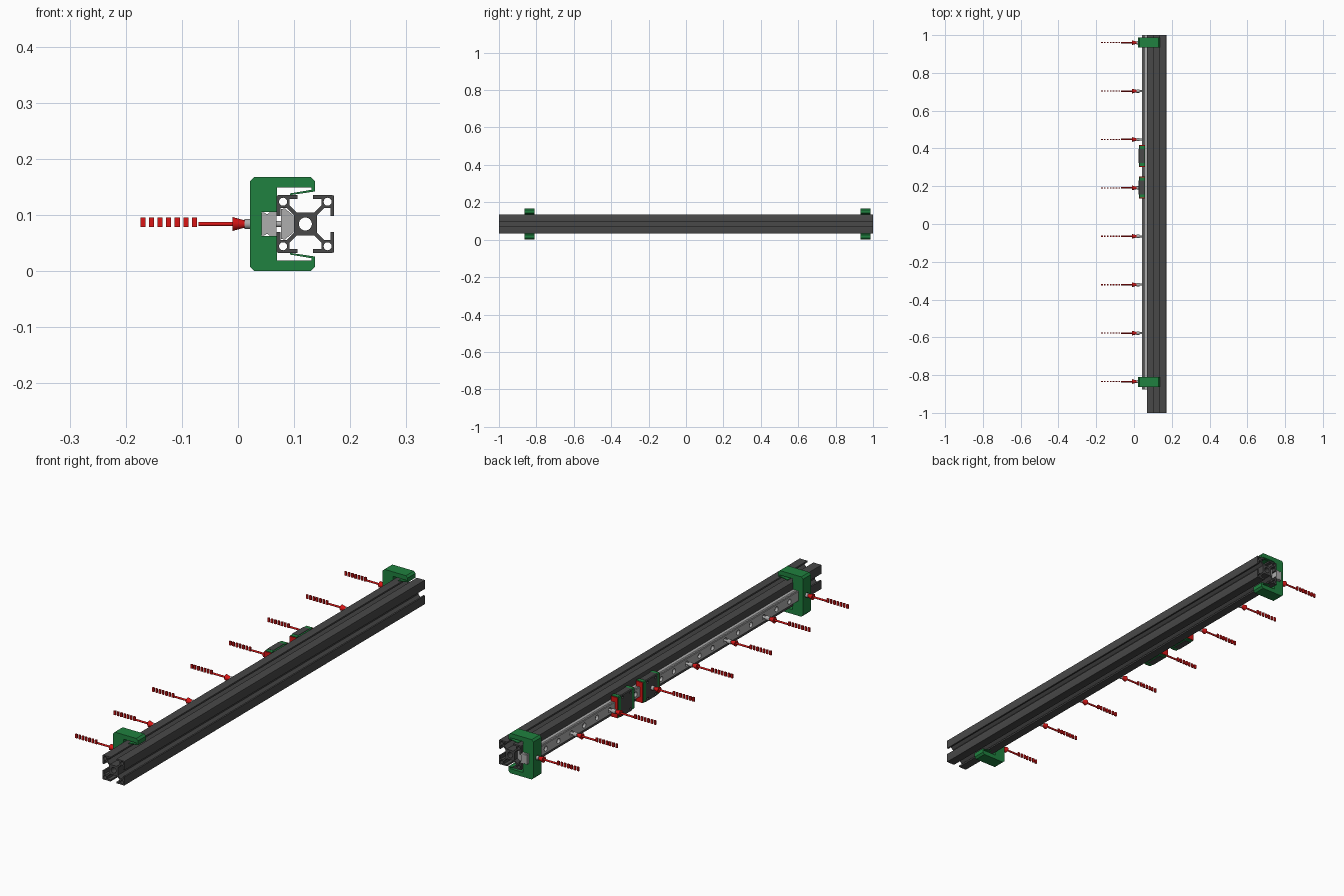
import bpy, bmesh, math
from mathutils import Matrix

if "Cube" in bpy.data.objects:
    bpy.data.objects.remove(bpy.data.objects["Cube"])

CZ = 0.084            # height of the common centre line
CX = 0.12             # centre of the extrusion
S = 0.00342           # model units per millimetre


def material(name, rgb):
    m = bpy.data.materials.new(name)
    m.diffuse_color = (*rgb, 1)
    m.use_nodes = True
    m.node_tree.nodes["Principled BSDF"].inputs["Base Color"].default_value = m.diffuse_color
    return m


GREEN = material("green_plastic", (0.014, 0.22, 0.05))
DARK = material("dark_metal", (0.065, 0.065, 0.065))
RED = material("red", (0.7, 0.008, 0.008))
STEEL = material("steel", (0.42, 0.42, 0.42))


def finish(name, bm, mat):
    bmesh.ops.remove_doubles(bm, verts=bm.verts, dist=1e-5)
    bmesh.ops.recalc_face_normals(bm, faces=bm.faces)
    me = bpy.data.meshes.new(name)
    bm.to_mesh(me)
    bm.free()
    for p in me.polygons:
        p.use_smooth = True
    me.set_sharp_from_angle(angle=math.radians(30))
    if mat:
        me.materials.append(mat)
    ob = bpy.data.objects.new(name, me)
    bpy.context.collection.objects.link(ob)
    return ob


def prism(name, loops, y0, y1, mat):
    """Fill x/z outlines (inner loops become holes) and extrude along y."""
    cu = bpy.data.curves.new(name, 'CURVE')
    cu.dimensions = '2D'
    cu.fill_mode = 'BOTH'
    cu.extrude = (y1 - y0) / 2
    for pts in loops:
        sp = cu.splines.new('POLY')
        sp.points.add(len(pts) - 1)
        for p, (x, z) in zip(sp.points, pts):
            p.co = (x, z, 0, 1)
        sp.use_cyclic_u = True
    tmp = bpy.data.objects.new(name + "_outline", cu)
    bpy.context.collection.objects.link(tmp)
    me = bpy.data.meshes.new_from_object(
        tmp.evaluated_get(bpy.context.evaluated_depsgraph_get()))
    bm = bmesh.new()
    bm.from_mesh(me)
    bpy.data.objects.remove(tmp)
    bpy.data.meshes.remove(me)
    bm.transform(Matrix.Translation((0, (y0 + y1) / 2, 0)) @ Matrix.Rotation(math.pi / 2, 4, 'X'))
    return finish(name, bm, mat)


def rods(name, parts, mat):
    """Round parts along x, each (x0, x1, r0, r1, y, z)."""
    bm = bmesh.new()
    for x0, x1, r0, r1, y, z in parts:
        bmesh.ops.create_cone(
            bm, cap_ends=True, segments=20, radius1=r0, radius2=r1, depth=x1 - x0,
            matrix=Matrix.Translation(((x0 + x1) / 2, y, z)) @ Matrix.Rotation(math.pi / 2, 4, 'Y'))
    return finish(name, bm, mat)


def cut(ob, parts):
    cutter = rods(ob.name + "_cutter", parts, None)
    cutter.hide_render = True
    mod = ob.modifiers.new("holes", 'BOOLEAN')
    mod.object = cutter
    mod.operation = 'DIFFERENCE'
    mod.solver = 'EXACT'
    me = bpy.data.meshes.new_from_object(
        ob.evaluated_get(bpy.context.evaluated_depsgraph_get()))
    ob.modifiers.clear()
    ob.data = me
    bpy.data.objects.remove(cutter)
    me.set_sharp_from_angle(angle=math.radians(30))


def circle(x, z, r, n=24):
    return [(x + r * math.cos(2 * math.pi * i / n), z + r * math.sin(2 * math.pi * i / n))
            for i in range(n)]


def mirrored(half):
    """Upper half outline (x, offset from centre line) closed by its mirror."""
    return [(x, CZ + d) for x, d in half] + [(x, CZ - d) for x, d in reversed(half)]


# slotted extrusion: one side profile turned four times, with bores
side = [(-14.2, 15), (-4.1, 15), (-4.1, 13), (-8.3, 13), (-8.3, 9.7), (-4.6, 6),
        (4.6, 6), (8.3, 9.7), (8.3, 13), (4.1, 13), (4.1, 15), (14.2, 15),
        (14.8, 14.8)]
outline = []
for k in range(4):
    c, s = math.cos(-k * math.pi / 2), math.sin(-k * math.pi / 2)
    outline += [(CX + S * (u * c - v * s), CZ + S * (u * s + v * c)) for u, v in side]
bores = [circle(CX, CZ, 3.4 * S)]
bores += [circle(CX + a * 11.6 * S, CZ + b * 11.6 * S, 2.1 * S, 16) for a in (-1, 1) for b in (-1, 1)]
prism("extrusion", [outline] + bores, -1, 1, DARK)

# linear rail with side grooves and counterbored holes
PITCH = 0.08543
RAIL_TOP, RAIL_BASE = 0.0415, 0.069
hole_y = [0.96 - PITCH * i for i in range(22)]
rail = prism("linear_rail", [mirrored([
    (RAIL_TOP, 0.0195), (0.0425, 0.0205), (0.047, 0.0205), (0.05, 0.018),
    (0.053, 0.018), (0.056, 0.0205), (RAIL_BASE, 0.0205)])], -0.877, 1.0, STEEL)
cut(rail, [(0.03, 0.057, 0.0105, 0.0105, y, CZ) for y in hole_y]
    + [(0.05, 0.08, 0.006, 0.006, y, CZ) for y in hole_y])

# alignment clamps with sprung fingers
clamp_half = [(0.021, 0.076), (0.029, 0.084), (0.1295, 0.084), (0.1375, 0.076),
              (0.1375, 0.058), (0.093, 0.0515), (0.093, 0.0545), (0.131, 0.061),
              (0.131, 0.065), (0.0695, 0.065), (0.0695, 0.021), (0.0415, 0.021)]
for i, y in enumerate((0.96, -0.836)):
    pts = mirrored(clamp_half)
    clamp = prism("clamp_%d" % (i + 1), [pts], y - 0.0265, y + 0.0265, GREEN)
    cut(clamp, [(0.0, 0.05, 0.0105, 0.0105, hole_y[0] if i == 0 else hole_y[-1], CZ)])


# carriages: steel block, green caps and skirt, red end seals
def saddle(x0, x1, half, ch=0.003):
    return [mirrored([(x0, half - ch), (x0 + ch, half), (x1, half), (x1, 0.0215), (0.0395, 0.0215)])]


for i, y in enumerate((0.36, 0.193)):
    n = "carriage_%d_" % (i + 1)
    body = prism(n + "body", saddle(0.0245, 0.055, 0.046), y - 0.037, y + 0.037, DARK)
    cut(body, [(0.01, 0.036, 0.005, 0.005, y + a * 0.0257, CZ + b * 0.034)
               for a in (-1, 1) for b in (-1, 1)])
    prism(n + "skirt", [mirrored([(0.055, 0.044), (0.059, 0.042), (0.059, 0.0215), (0.055, 0.0215)])],
          y - 0.037, y + 0.037, GREEN)
    for d in (-1, 1):
        tag = "front" if d < 0 else "back"
        a, b = sorted((y + d * 0.037, y + d * 0.0535))
        prism(n + tag + "_cap", saddle(0.026, 0.059, 0.045), a, b, GREEN)
        a, b = sorted((y + d * 0.0535, y + d * 0.0575))
        prism(n + tag + "_seal", saddle(0.0275, 0.0575, 0.043), a, b, RED)

# fastening points: screw, slot nut and direction arrow
for i, y in enumerate(hole_y[::3]):
    n = str(i + 1)
    rods("screw_" + n, [(0.012, 0.03, 0.009, 0.009, y, CZ), (0.03, 0.098, 0.0053, 0.0053, y, CZ)], STEEL)
    prism("slot_nut_" + n, [mirrored([(0.0765, 0.02), (0.0765, 0.0265), (0.0835, 0.0278), (0.0985, 0.0155)])],
          y - 0.02, y + 0.02, STEEL)
    rods("arrow_" + n, [(-0.07, -0.01, 0.004, 0.004, y, CZ), (-0.01, 0.032, 0.0125, 0.001, y, CZ)], RED)
    # plain dashes trailing the arrow
    for k in range(7):
        x = -0.174 + k * 0.0153
        prism("arrow_%s_dash_%d" % (n, k + 1),
              [[(x, CZ - 0.005), (x + 0.009, CZ - 0.005), (x + 0.009, CZ + 0.012), (x, CZ + 0.012)]],
              y - 0.003, y + 0.003, RED)
